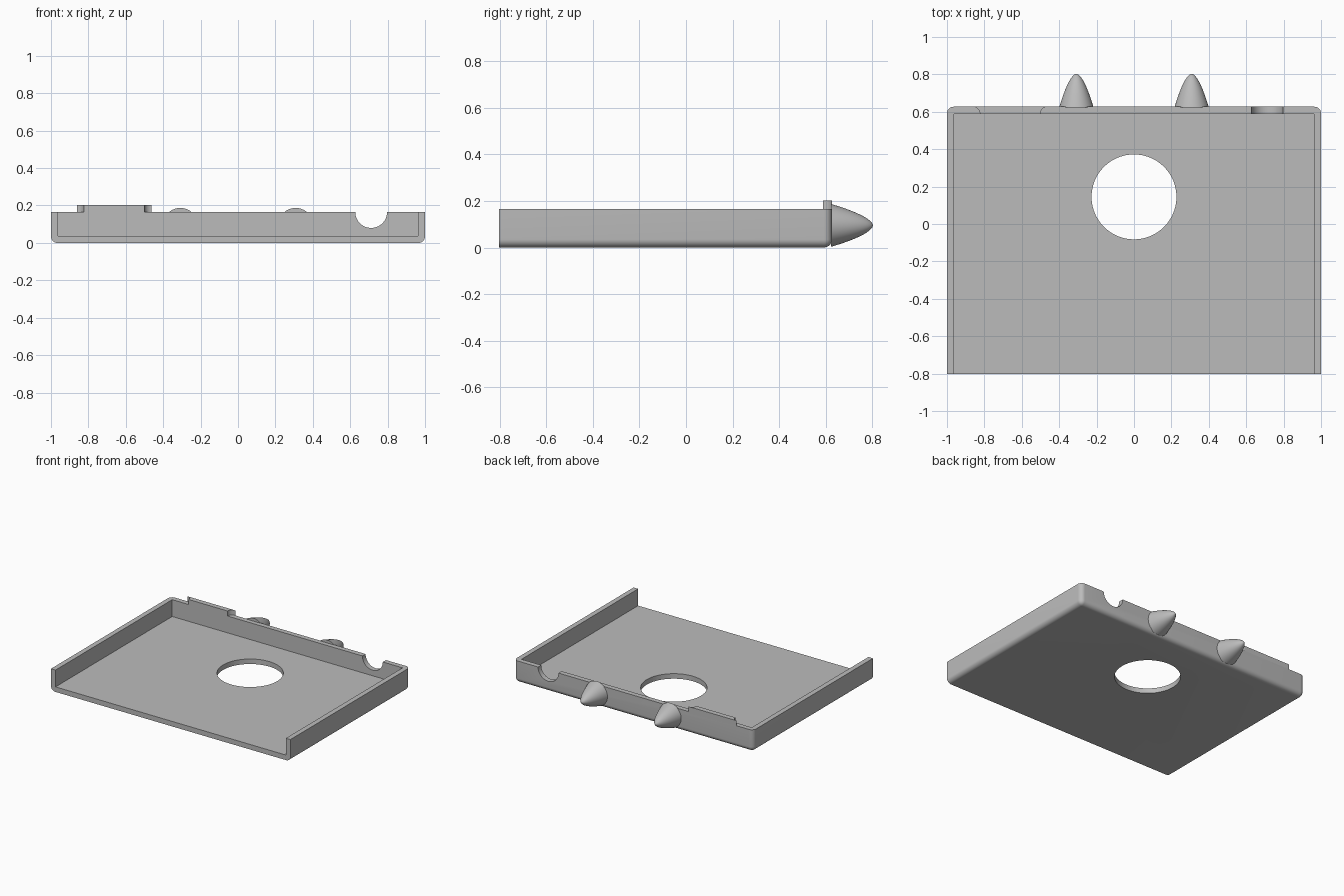
import bpy, bmesh, math
from math import sin, cos, pi

if "Cube" in bpy.data.objects:
    bpy.data.objects.remove(bpy.data.objects["Cube"], do_unlink=True)

FRONT, BACK, TOP, WALL, ROUND = -0.803, 0.627, 0.165, 0.038, 0.035

grey = bpy.data.materials.new("plain grey")
grey.use_nodes = True
colour = (0.5, 0.5, 0.5, 1)
grey.diffuse_color = colour
grey.node_tree.nodes["Principled BSDF"].inputs["Base Color"].default_value = colour


def make(name, bm):
    bmesh.ops.recalc_face_normals(bm, faces=bm.faces[:])
    mesh = bpy.data.meshes.new(name)
    bm.to_mesh(mesh)
    bm.free()
    mesh.materials.append(grey)
    obj = bpy.data.objects.new(name, mesh)
    bpy.context.collection.objects.link(obj)
    return obj


def box(low, high):
    bm = bmesh.new()
    bmesh.ops.create_cube(bm, size=1)
    for v in bm.verts:
        v.co = [l + (c + 0.5) * (h - l) for c, l, h in zip(v.co, low, high)]
    return bm


def activate(obj):
    bpy.ops.object.select_all(action="DESELECT")
    obj.select_set(True)
    bpy.context.view_layer.objects.active = obj


def smooth(obj):
    activate(obj)
    bpy.ops.object.shade_smooth_by_angle(angle=math.radians(30))


def cut(obj, cutter):
    cutter.hide_render = True
    mod = obj.modifiers.new("cut", "BOOLEAN")
    mod.operation, mod.solver, mod.object = "DIFFERENCE", "EXACT", cutter
    activate(obj)
    bpy.ops.object.modifier_apply(modifier=mod.name)
    bpy.data.objects.remove(cutter, do_unlink=True)


def cylinder(name, radius, depth, location, tilt=0):
    bpy.ops.mesh.primitive_cylinder_add(vertices=96, radius=radius, depth=depth,
                                        location=location, rotation=(tilt, 0, 0))
    obj = bpy.context.object
    obj.name = name
    obj.data.materials.append(grey)
    return obj


# Tray: rounded below and at the back corners, open at the front
bm = box((-1, FRONT, 0), (1, BACK, TOP))
rounded = []
for e in bm.edges:
    mid = (e.verts[0].co + e.verts[1].co) / 2
    bottom = mid.z < 0.01 and mid.y > FRONT + 0.01
    back_corner = mid.y > BACK - 0.01 and abs(mid.x) > 0.99 and 0.01 < mid.z < TOP - 0.01
    if bottom or back_corner:
        rounded.append(e)
bmesh.ops.bevel(bm, geom=rounded, offset=ROUND, segments=8, profile=0.5, affect="EDGES")
tray = make("tray", bm)
cut(tray, make("inside_cutter", box((WALL - 1, -1, WALL), (1 - WALL, BACK - WALL, 1))))
cut(tray, cylinder("floor_hole_cutter", 0.227, 0.5, (0, 0.145, 0)))
cut(tray, cylinder("cable_notch_cutter", 0.085, 0.2, (0.712, BACK, TOP), pi / 2))
smooth(tray)

# Raised tab on the back wall, with coved ends
outline = []
for side in (-1, 1):
    arc = [(side * (0.2 - WALL * cos(a)), BACK - WALL + WALL * sin(a))
           for a in [i * pi / 16 for i in range(9)]]
    outline += arc if side < 0 else arc[::-1]
bm = bmesh.new()
face = bm.faces.new([bm.verts.new((x - 0.662, y, TOP - 0.01)) for x, y in outline])
grown = bmesh.ops.extrude_face_region(bm, geom=[face])["geom"]
for v in grown:
    if isinstance(v, bmesh.types.BMVert):
        v.co.z = 0.203
smooth(make("raised_tab", bm))

# Pointed pegs on the back
LENGTH, RADIUS, STEPS, SIDES = 0.18, 0.092, 20, 48
for side, name in ((-1, "right_peg"), (1, "left_peg")):
    bm = bmesh.new()
    rings = []
    for i in range(STEPS):
        t = 1 - (1 - i / STEPS) ** 1.6
        r = RADIUS * (1 - t) ** 0.58
        rings.append([bm.verts.new((side * 0.308 + r * cos(a), 0.623 + t * LENGTH,
                                    0.095 + r * sin(a)))
                      for a in [k * 2 * pi / SIDES for k in range(SIDES)]])
    tip = bm.verts.new((side * 0.308, 0.623 + LENGTH, 0.095))
    bm.faces.new(rings[0])
    for k in range(SIDES):
        n = (k + 1) % SIDES
        for a, b in zip(rings, rings[1:]):
            bm.faces.new((a[k], a[n], b[n], b[k]))
        bm.faces.new((rings[-1][k], rings[-1][n], tip))
    smooth(make(name, bm))
